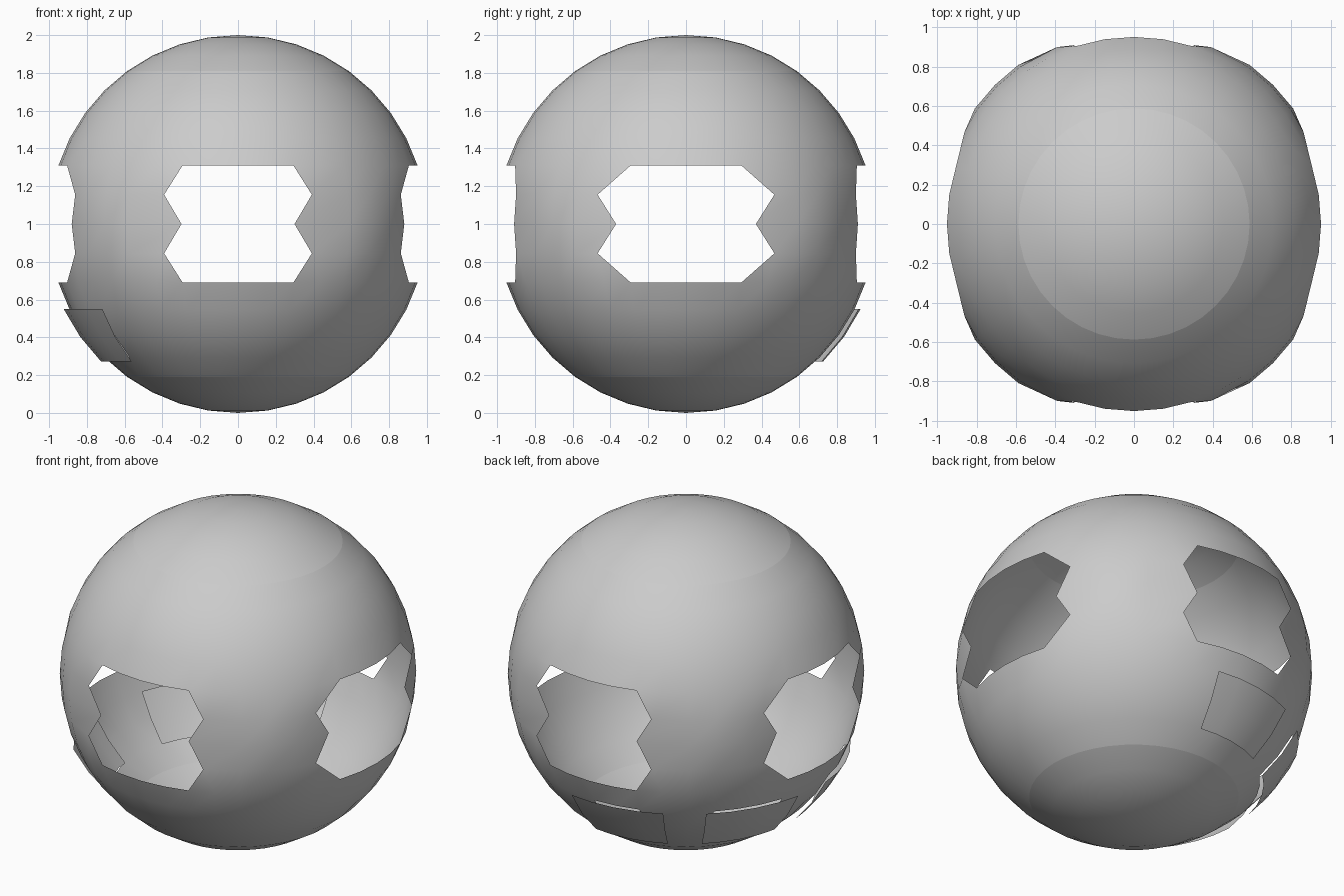
import bpy, bmesh
from math import radians, sin, cos

if "Cube" in bpy.data.objects:
    bpy.data.objects.remove(bpy.data.objects["Cube"])

STEP = 9  # degrees per face in both directions


def point(az, lat, r=1.0):
    a, b = radians(az), radians(lat)
    return (r * cos(a) * cos(b), r * sin(a) * cos(b), 1 + r * sin(b))


def finish(bm, name):
    bmesh.ops.remove_doubles(bm, verts=bm.verts, dist=0.0005)
    bmesh.ops.delete(bm, geom=[v for v in bm.verts if not v.link_faces], context='VERTS')
    me = bpy.data.meshes.new(name)
    bm.to_mesh(me)
    bm.free()
    ob = bpy.data.objects.new(name, me)
    bpy.context.collection.objects.link(ob)
    bpy.context.view_layer.objects.active = ob
    bpy.ops.object.select_all(action='DESELECT')
    ob.select_set(True)
    bpy.ops.object.shade_smooth_by_angle(angle=radians(40))
    return ob


def patch(name, az0, az1, lat0, lat1, r=1.0, skip=None, edit=None, nu=None, nv=None):
    """Part of a sphere between two azimuths and two latitudes."""
    nu = nu or round((az1 - az0) / STEP)
    nv = nv or round((lat1 - lat0) / STEP)
    du, dv = (az1 - az0) / nu, (lat1 - lat0) / nv
    full = az1 - az0 == 360
    cols = nu if full else nu + 1
    bm = bmesh.new()
    grid = [[bm.verts.new(point(az0 + i * du, lat0 + j * dv, r)) for i in range(cols)]
            for j in range(nv + 1)]
    for j in range(nv):
        for i in range(nu):
            if skip and skip(az0 + (i + .5) * du, lat0 + (j + .5) * dv):
                continue
            k = (i + 1) % cols
            quad = [grid[j][i], grid[j][k], grid[j + 1][k], grid[j + 1][i]]
            if j == nv - 1 and lat1 == 90:
                quad = quad[:3]
            elif j == 0 and lat0 == -90:
                quad = quad[1:]
            bm.faces.new(quad)
    if edit:
        edit(bm, grid)
    return finish(bm, name)


# Four side windows: centre azimuth, azimuth and radius of the jagged edge points
WINDOWS = [(-90, 23.5, 18.2, .958), (90, 23.5, 18.2, .958),
           (0, 28.5, 22.8, .955), (180, 28.5, 22.8, .955)]
# Small openings behind the raised plates
OPENINGS = [(90, 108), (135, 162), (189, 216)]


def is_open(az, lat):
    az %= 360
    if abs(lat) < 18:
        return any(abs((az - w[0] + 180) % 360 - 180) < 27 for w in WINDOWS)
    return -45 < lat < -27 and any(a < az < b for a, b in OPENINGS)


def shape_windows(bm, grid):
    def vert(az, lat):
        return grid[(lat + 54) // STEP][(az % 360) // STEP]
    for centre, wide, narrow, r in WINDOWS:
        for s in (-1, 1):
            edge = centre + s * 27
            # chamfered corners, then a point bent inward at mid height
            for t in (-1, 1):
                tri = [vert(centre + s * 18, t * 18), vert(edge, t * 18), vert(edge, t * 9)]
                bm.faces.new(tri if s * t < 0 else tri[::-1])
                vert(edge, t * 9).co = point(centre + s * wide, t * 9, .993)
            vert(edge, 0).co = point(centre + s * narrow, 0, r)
    bmesh.ops.recalc_face_normals(bm, faces=bm.faces)


# Main shell with its windows, and the two end caps
patch("shell", 0, 360, -54, 54, skip=is_open, edit=shape_windows)
patch("top_cap", 0, 360, 54, 90)
patch("bottom_cap", 0, 360, -90, -54)

# Raised plates over the lower rear left
for n, (a, b) in enumerate([(81, 117), (132, 168), (183, 219)], 1):
    patch(f"raised_plate_{n}", a, b, -45, -26, r=1.028, nu=4, nv=2)
